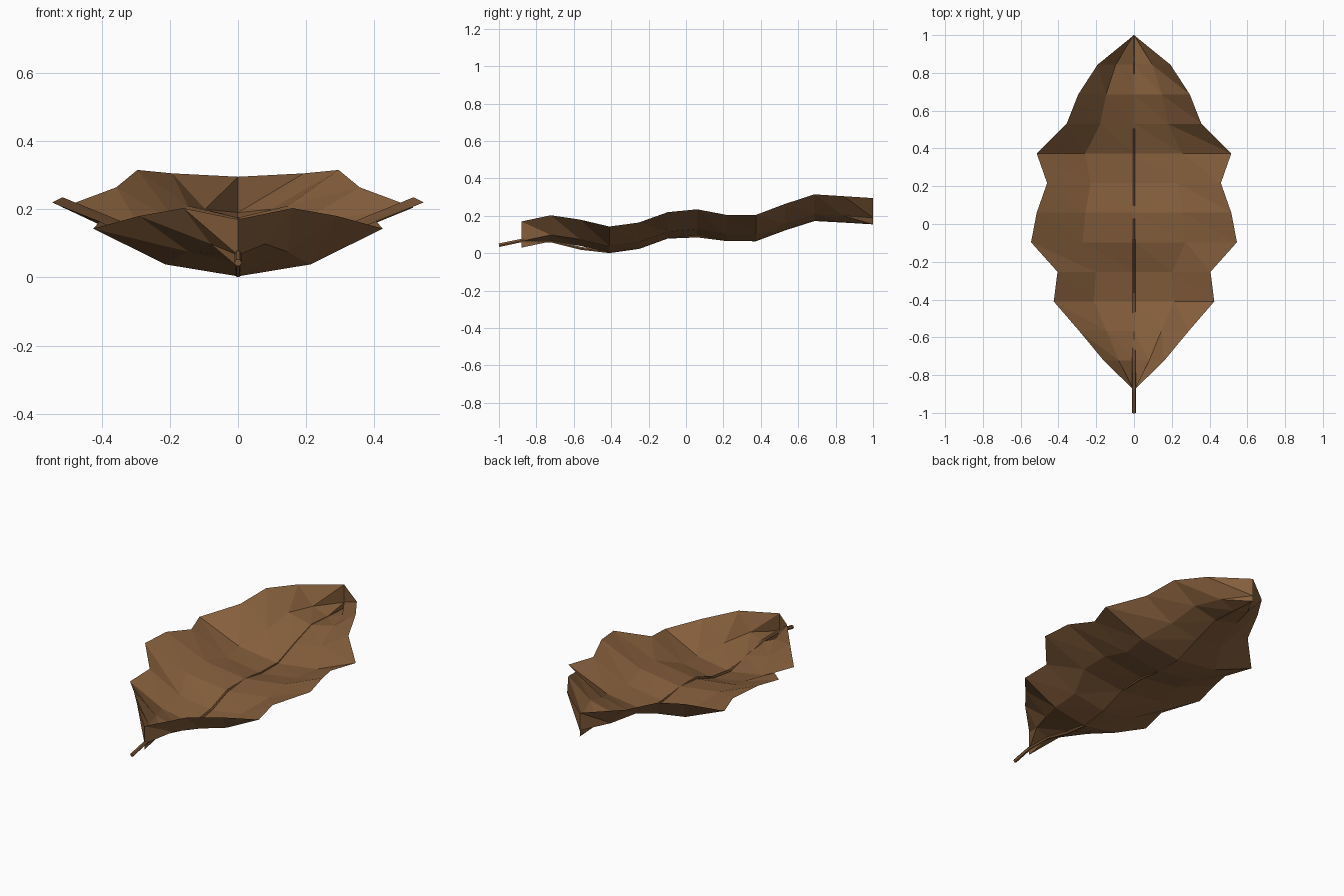
import bpy, bmesh, math
from mathutils import Vector

if "Cube" in bpy.data.objects:
    bpy.data.objects.remove(bpy.data.objects["Cube"])

# Dry brown colour for the whole leaf
brown = bpy.data.materials.new("dry_leaf_brown")
brown.diffuse_color = (0.235, 0.113, 0.045, 1)
brown.use_nodes = True
brown.node_tree.nodes["Principled BSDF"].inputs["Base Color"].default_value = brown.diffuse_color

# Half width and midrib height at evenly spaced stations from stalk to tip
HALF = [0, .16, .29, .425, .405, .545, .515, .46, .515, .357, .295, .193, 0]
MID = [.03, .063, .04, .003, .024, .08, .095, .065, .065, .124, .175, .165, .155]
Y0, STEP, CURL = -.88, 1.88 / 12, .14


def make_object(name, bm):
    mesh = bpy.data.meshes.new(name)
    bm.to_mesh(mesh)
    bm.free()
    mesh.materials.append(brown)
    obj = bpy.data.objects.new(name, mesh)
    bpy.context.collection.objects.link(obj)
    return obj


# Leaf blade: wavy sheet, cupped upward towards both edges
bm = bmesh.new()
rows = []
for i, (w, z) in enumerate(zip(HALF, MID)):
    rows.append([bm.verts.new((w * t, Y0 + STEP * i, z + CURL * t * t))
                 for t in (-1, -.5, 0, .5, 1)])
for lo, hi in zip(rows, rows[1:]):
    for j in range(4):
        a, b, c, d = lo[j], lo[j + 1], hi[j + 1], hi[j]
        bm.faces.new((a, b, d))
        bm.faces.new((b, c, d))
make_object("leaf_blade", bm)

# Stalk and midrib: six-sided tube tapering to the tip
PATH = [(-1, .043), (-.88, .068), (-.72, .066), (-.56, .026), (-.41, .008),
        (-.25, .03), (-.1, .084), (.06, .09), (.217, .07), (.373, .068),
        (.53, .126), (.687, .175), (.843, .166), (1, .156)]
bm = bmesh.new()
rings = []
for k, (y, z) in enumerate(PATH):
    r = .010 * (1 - k / len(PATH)) + .001
    p, q = PATH[max(k - 1, 0)], PATH[min(k + 1, len(PATH) - 1)]
    along = Vector((0, q[0] - p[0], q[1] - p[1])).normalized()
    up = Vector((1, 0, 0)).cross(along)
    rings.append([bm.verts.new(Vector((0, y, z)) + r * (
        math.cos(s * math.pi / 3) * Vector((1, 0, 0)) + math.sin(s * math.pi / 3) * up))
        for s in range(6)])
for r0, r1 in zip(rings, rings[1:]):
    for s in range(6):
        bm.faces.new((r0[s], r0[(s + 1) % 6], r1[(s + 1) % 6], r1[s]))
bm.faces.new(rings[0])
bm.faces.new(rings[-1])
bmesh.ops.recalc_face_normals(bm, faces=bm.faces)
make_object("stalk_and_midrib", bm)
